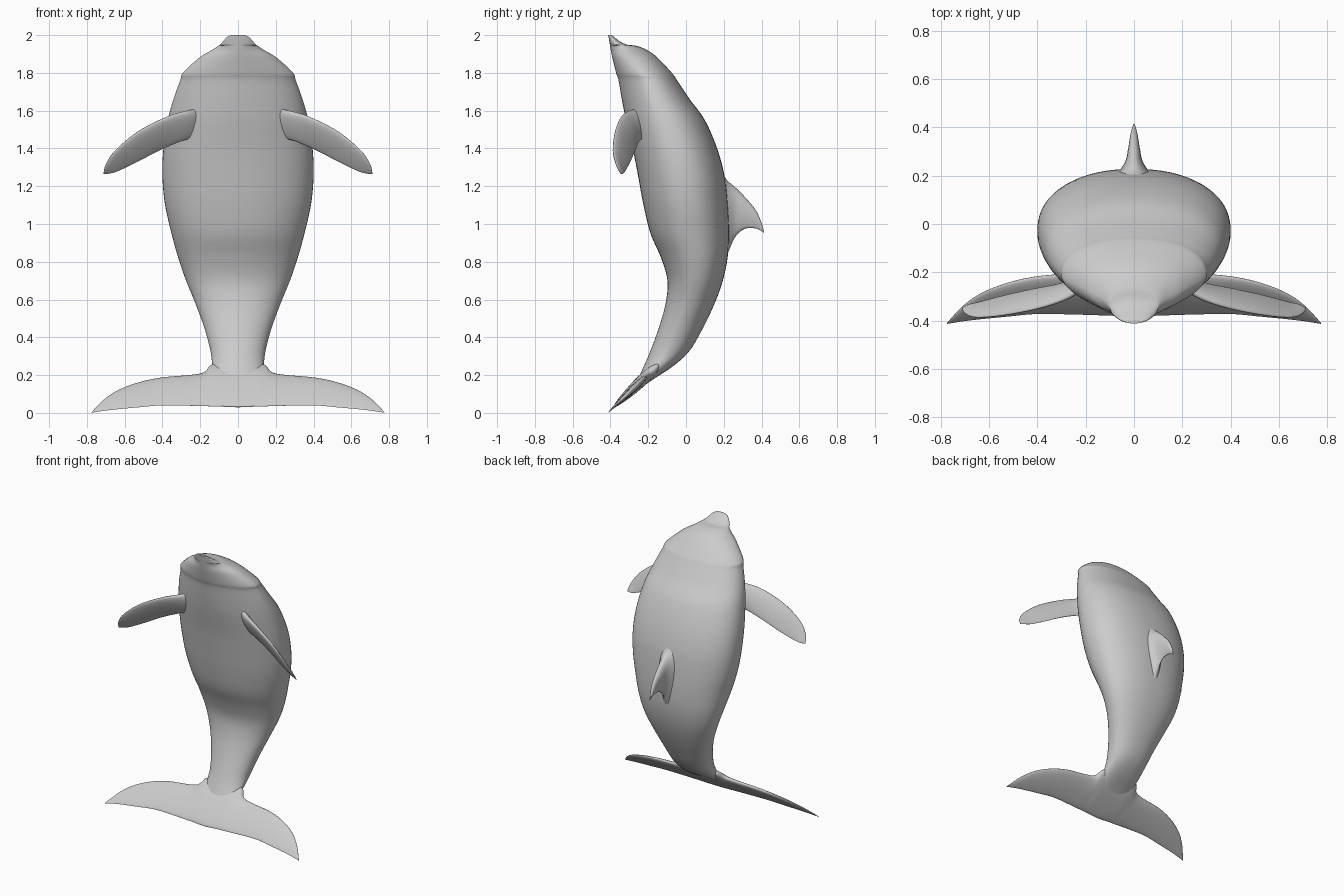
import bpy, bmesh, math
from mathutils import Vector

cube = bpy.data.objects.get("Cube")
if cube:
    bpy.data.objects.remove(cube, do_unlink=True)

skin = bpy.data.materials.new("grey skin")
skin.use_nodes = True
GREY = (0.6, 0.6, 0.6, 1)
skin.diffuse_color = GREY
skin.node_tree.nodes["Principled BSDF"].inputs["Base Color"].default_value = GREY


def spline(rows, steps):
    """Smooth curve through rows of numbers."""
    out = []
    for i in range(len(rows) - 1):
        a, b, c, d = (rows[min(max(k, 0), len(rows) - 1)] for k in range(i - 1, i + 3))
        for s in range(steps):
            t = s / steps
            out.append([q + 0.5 * t * (r - p + t * (2 * p - 5 * q + 4 * r - e + t * (3 * (q - r) + e - p)))
                        for p, q, r, e in zip(a, b, c, d)])
    return out + [list(rows[-1])]


def loft(name, rings):
    """Skin a list of closed rings and cap both ends."""
    bm = bmesh.new()
    loops = [[bm.verts.new(p) for p in ring] for ring in rings]
    n = len(loops[0])
    for a, b in zip(loops, loops[1:]):
        for i in range(n):
            j = (i + 1) % n
            bm.faces.new((a[i], a[j], b[j], b[i]))
    bm.faces.new(loops[0])
    bm.faces.new(loops[-1])
    bmesh.ops.recalc_face_normals(bm, faces=bm.faces)
    mesh = bpy.data.meshes.new(name)
    bm.to_mesh(mesh)
    bm.free()
    mesh.materials.append(skin)
    obj = bpy.data.objects.new(name, mesh)
    bpy.context.collection.objects.link(obj)
    bpy.ops.object.select_all(action="DESELECT")
    obj.select_set(True)
    bpy.context.view_layer.objects.active = obj
    bpy.ops.object.shade_smooth_by_angle(angle=math.radians(60))
    return obj


def power(v, p):
    return math.copysign(abs(v) ** (2 / p), v)


def body_ring(row, n=64):
    z, w, front, back, sharp = row
    mid, half = (front + back) / 2, (back - front) / 2
    ring = []
    for i in range(n):
        a = 2 * math.pi * i / n
        p = sharp if math.sin(a) < 0 else 2.25
        ring.append((w * power(math.cos(a), p), mid + half * power(math.sin(a), p), z))
    return ring


def blade(name, rows, normal, steps=6, n=28):
    """Fin from rows of leading point, trailing point and half thickness."""
    normal = Vector(normal).normalized()
    rings = []
    for r in spline(rows, steps):
        lead, trail, thick = Vector(r[:3]), Vector(r[3:6]), r[6]
        ring = []
        for i in range(n):
            a = 2 * math.pi * i / n
            f = (1 - math.cos(a)) / 2
            ring.append(lead.lerp(trail, f) + normal * thick * math.sin(a) * (1.25 - 0.6 * f))
        rings.append(ring)
    return loft(name, rings)


# Body: height, half width, belly y, back y, belly roundness
body = [
    (2.0, .035, -.412, -.395, 2), (1.99, .058, -.41, -.38, 2), (1.968, .078, -.406, -.352, 2),
    (1.95, .095, -.403, -.315, 1.9), (1.943, .105, -.402, -.262, 1.8), (1.92, .14, -.398, -.205, 1.7),
    (1.88, .205, -.39, -.15, 1.7), (1.80, .292, -.37, -.075, 1.7), (1.76, .306, -.357, -.047, 1.75),
    (1.66, .342, -.34, .02, 1.85), (1.55, .372, -.318, .1, 2), (1.4, .395, -.282, .165, 2.1),
    (1.25, .4, -.253, .205, 2.1), (1.1, .386, -.225, .222, 2.1), (.95, .352, -.188, .228, 2.1),
    (.82, .316, -.132, .22, 2.1), (.7, .275, -.098, .195, 2.1), (.58, .226, -.108, .152, 2),
    (.45, .178, -.144, .09, 2), (.33, .146, -.188, .02, 2), (.25, .136, -.222, -.065, 2),
    (.17, .125, -.262, -.185, 2), (.1, .11, -.322, -.284, 2), (.035, .09, -.384, -.374, 2)]
loft("body", [body_ring(r) for r in spline(body, 5)])

# Tail flukes: x, leading height, trailing height, half thickness
half_fluke = [(0, .26, .03, .03), (.1, .26, .034, .03), (.145, .25, .035, .027), (.18, .213, .036, .024),
              (.25, .199, .038, .021), (.4, .186, .04, .018), (.52, .162, .03, .015),
              (.63, .122, .02, .011), (.71, .07, .011, .007), (.775, .004, .001, .001)]
fluke = [(-x, *rest) for x, *rest in half_fluke[:0:-1]] + half_fluke
tail_y = lambda z: -.415 + 1.06 * z
blade("tail_flukes", [(x, tail_y(a), a, x, tail_y(b), b, t) for x, a, b, t in fluke], (0, 1, -1.06))

# Flippers: leading point, trailing point, half thickness
flipper = [(.2, -.23, 1.61, .2, -.2, 1.455, .035), (.27, -.292, 1.6, .28, -.245, 1.445, .03),
           (.38, -.338, 1.567, .41, -.27, 1.392, .025), (.53, -.372, 1.49, .53, -.295, 1.33, .019),
           (.65, -.385, 1.39, .635, -.322, 1.28, .013), (.7, -.37, 1.315, .68, -.332, 1.267, .008),
           (.712, -.347, 1.266, .705, -.343, 1.264, .002)]
for name, s in (("left_flipper", 1), ("right_flipper", -1)):
    rows = [(s * a, b, c, s * d, e, f, t) for a, b, c, d, e, f, t in flipper]
    blade(name, rows, (s * .38, .82, -.3))

# Dorsal fin: y, leading height, trailing height, half thickness
dorsal = [(.17, 1.31, .74, .1), (.215, 1.235, .83, .065), (.26, 1.195, .93, .036), (.31, 1.145, .974, .025),
          (.365, 1.08, .977, .016), (.395, 1.02, .965, .009), (.414, .958, .952, .002)]
blade("dorsal_fin", [(0, y, a, 0, y, b, t) for y, a, b, t in dorsal], (1, 0, 0))
